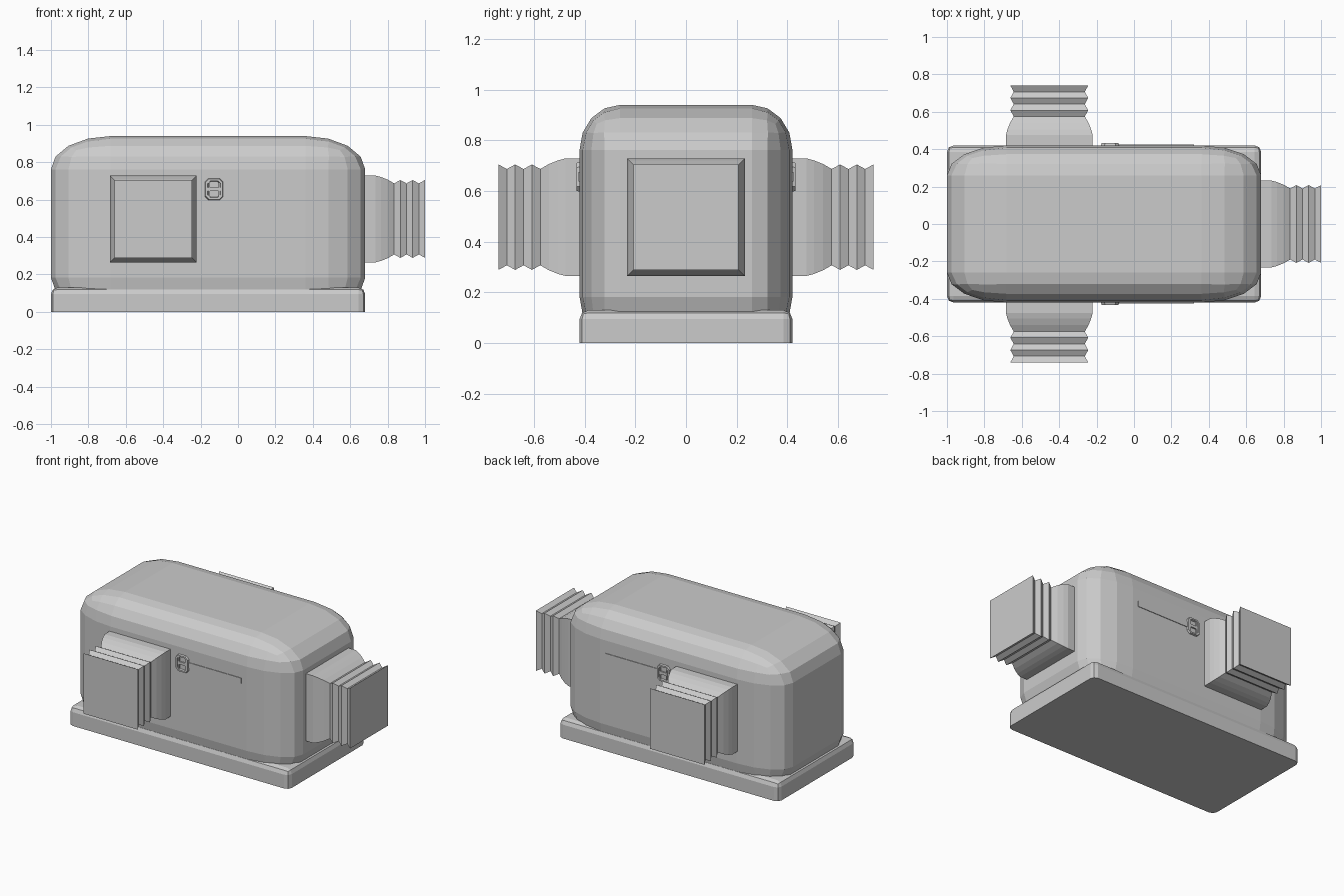
import bpy, bmesh, math
from mathutils import Matrix, Vector

if "Cube" in bpy.data.objects:
    bpy.data.objects.remove(bpy.data.objects["Cube"], do_unlink=True)

grey = bpy.data.materials.new("plain grey")
grey.use_nodes = True
colour = (0.6, 0.6, 0.6, 1)
grey.diffuse_color = colour
grey.node_tree.nodes["Principled BSDF"].inputs["Base Color"].default_value = colour

CENTRE_X = -0.16
WALL_X, WALL_Y = 0.68, 0.42


def finish(name, bm):
    bmesh.ops.recalc_face_normals(bm, faces=bm.faces)
    mesh = bpy.data.meshes.new(name)
    bm.to_mesh(mesh)
    bm.free()
    mesh.materials.append(grey)
    obj = bpy.data.objects.new(name, mesh)
    bpy.context.collection.objects.link(obj)
    return obj


def rounded_box(name, low, high, radius, segments, keep_bottom=False):
    """Cube bevelled at unit scale, then stretched, so the rounding stretches too."""
    bm = bmesh.new()
    bmesh.ops.create_cube(bm, size=2)
    edges = [e for e in bm.edges
             if not (keep_bottom and all(v.co.z < 0 for v in e.verts))]
    bmesh.ops.bevel(bm, geom=edges, offset=radius, segments=segments,
                    profile=0.5, affect='EDGES')
    low, high = Vector(low), Vector(high)
    bmesh.ops.scale(bm, vec=(high - low) / 2, verts=bm.verts)
    bmesh.ops.translate(bm, vec=(low + high) / 2, verts=bm.verts)
    return finish(name, bm)


# Rounded body
rounded_box("body", (-1, -WALL_Y, 0.005), (WALL_X, WALL_Y, 0.94), 0.38, 4)

# Base slab: sides and top edge are softened separately
bm = bmesh.new()
bmesh.ops.create_cube(bm, size=1)
bmesh.ops.scale(bm, vec=(1.68, 0.84, 0.13), verts=bm.verts)
bmesh.ops.translate(bm, vec=(CENTRE_X, 0, 0.065), verts=bm.verts)
soft = [e for e in bm.edges if any(v.co.z > 0.1 for v in e.verts)]
bmesh.ops.bevel(bm, geom=soft, offset=0.035, segments=2, profile=0.5, affect='EDGES')
finish("base_slab", bm)


# Square bellows: distance from the wall, half width
SLEEVE = [(-0.05, 0.232), (0.055, 0.232), (0.085, 0.224), (0.12, 0.21), (0.155, 0.19)]
BELLOWS = [(0.155 + 0.033 * i, 0.208 if i % 2 else 0.19) for i in range(1, 6)]


def bellows(name, location, turn):
    bm = bmesh.new()
    rings = [[bm.verts.new((d, a * w, b * w))
              for a, b in ((-1, -1), (1, -1), (1, 1), (-1, 1))]
             for d, w in SLEEVE + BELLOWS]
    for r, s in zip(rings, rings[1:]):
        for i in range(4):
            j = (i + 1) % 4
            bm.faces.new((r[i], r[j], s[j], s[i]))
    bm.faces.new(rings[0])
    bm.faces.new(rings[-1])
    bmesh.ops.transform(bm, verts=bm.verts, matrix=Matrix.Translation(location)
                        @ Matrix.Rotation(turn, 4, 'Z'))
    finish(name, bm)


bellows("left_bellows", (WALL_X, 0, 0.497), 0)
bellows("front_bellows", (-0.453, -WALL_Y, 0.497), -math.pi / 2)
bellows("back_bellows", (-0.453, WALL_Y, 0.497), math.pi / 2)


def plate(name, x0, x1, z0, z1, side, height):
    bm = bmesh.new()
    bmesh.ops.create_cube(bm, size=1)
    bmesh.ops.scale(bm, vec=(x1 - x0, height + 0.01, z1 - z0), verts=bm.verts)
    bmesh.ops.translate(bm, vec=((x0 + x1) / 2, side * (WALL_Y + height / 2 - 0.005),
                                 (z0 + z1) / 2), verts=bm.verts)
    finish(name, bm)


def octagon(hx, hz, cut):
    return [(hx, hz - cut), (hx - cut, hz), (cut - hx, hz), (-hx, hz - cut),
            (-hx, cut - hz), (cut - hx, -hz), (hx - cut, -hz), (hx, cut - hz)]


def buckle_frame(name, side):
    """Eight-sided ring with an open middle."""
    bm = bmesh.new()
    layers = [(octagon(0.05, 0.06, 0.02), -0.005), (octagon(0.045, 0.055, 0.018), 0.012),
              (octagon(0.035, 0.045, 0.015), 0.012), (octagon(0.03, 0.04, 0.013), -0.005)]
    rings = [[bm.verts.new((x - 0.128, side * (WALL_Y + h), z + 0.656)) for x, z in pts]
             for pts, h in layers]
    for r, s in zip(rings, rings[1:] + rings[:1]):
        for i in range(8):
            j = (i + 1) % 8
            bm.faces.new((r[i], r[j], s[j], s[i]))
    finish(name, bm)


# Strap and buckle on the front and back
for label, side in (("front", -1), ("back", 1)):
    plate(label + "_strap", -0.1, 0.32, 0.638, 0.675, side, 0.004)
    buckle_frame(label + "_buckle_frame", side)
    plate(label + "_buckle_bar", -0.165, -0.09, 0.647, 0.666, side, 0.009)
    for end, x in (("right", -0.158), ("left", -0.105)):
        plate(label + "_buckle_post_" + end, x, x + 0.008, 0.61, 0.7, side, 0.01)
